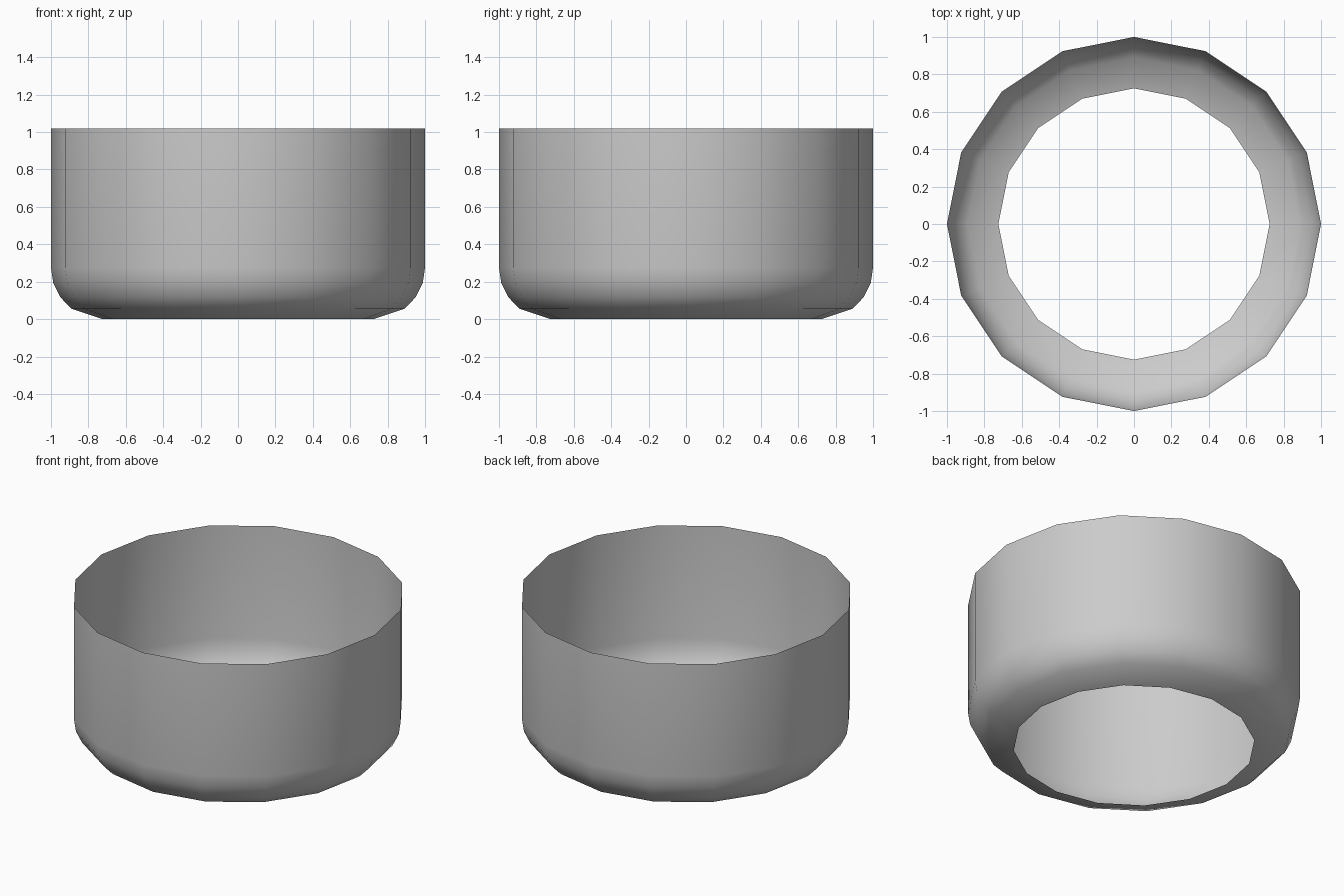
import bpy, bmesh
from math import sin, cos, pi, radians

if "Cube" in bpy.data.objects:
    bpy.data.objects.remove(bpy.data.objects["Cube"])

SIDES = 16
R, FILLET, HEIGHT = 1.0, 0.275, 1.02

# Profile: open bottom rim, rounded lower corner, straight wall
profile = [(R - FILLET + FILLET * sin(radians(a)), FILLET - FILLET * cos(radians(a)))
           for a in (0, 37, 55, 73, 90)]
profile.append((R, HEIGHT))

# Revolve the profile into a single-skin, 16-sided shell
bm = bmesh.new()
rings = [[bm.verts.new((r * cos(2 * pi * i / SIDES), r * sin(2 * pi * i / SIDES), z))
          for i in range(SIDES)] for r, z in profile]
for low, high in zip(rings, rings[1:]):
    for i in range(SIDES):
        j = (i + 1) % SIDES
        bm.faces.new((low[i], low[j], high[j], high[i])).smooth = True

mesh = bpy.data.meshes.new("open_cup_shell")
bm.to_mesh(mesh)
bm.free()
shell = bpy.data.objects.new("open_cup_shell", mesh)
bpy.context.collection.objects.link(shell)
